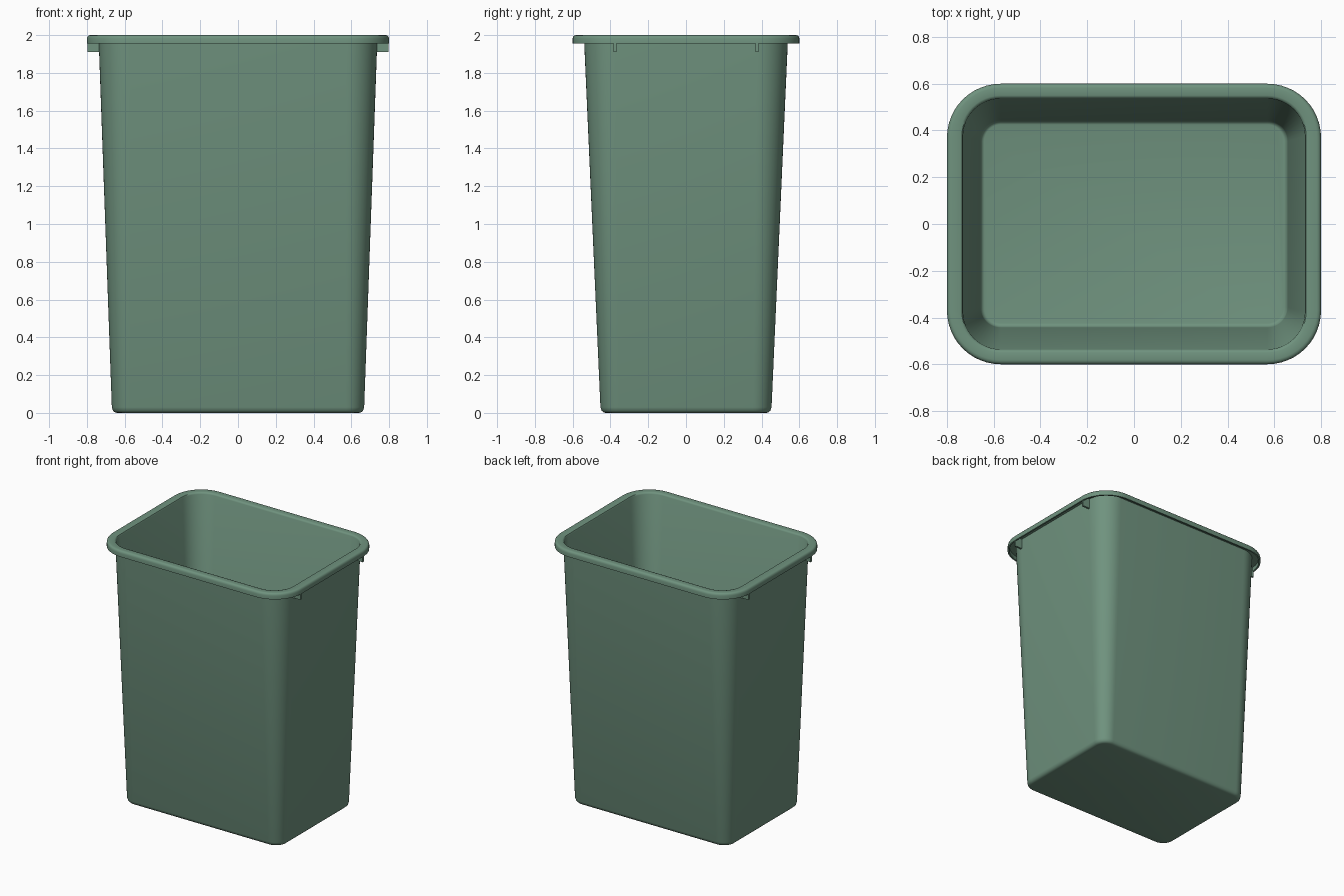
import bpy, bmesh, math

if "Cube" in bpy.data.objects:
    bpy.data.objects.remove(bpy.data.objects["Cube"])

mat = bpy.data.materials.new("green_plastic")
mat.diffuse_color = (0.16, 0.29, 0.21, 1)
mat.use_nodes = True
mat.node_tree.nodes["Principled BSDF"].inputs["Base Color"].default_value = mat.diffuse_color
SEG = 12


def finish(bm, name):
    bmesh.ops.recalc_face_normals(bm, faces=bm.faces)
    me = bpy.data.meshes.new(name)
    bm.to_mesh(me)
    bm.free()
    ob = bpy.data.objects.new(name, me)
    bpy.context.collection.objects.link(ob)
    me.materials.append(mat)
    return ob


def ring(bm, hx, hy, r, z):
    """Rounded rectangle of half sizes hx, hy and corner radius r."""
    verts = []
    for k, (sx, sy) in enumerate([(1, 1), (-1, 1), (-1, -1), (1, -1)]):
        for i in range(SEG + 1):
            a = math.pi / 2 * (k + i / SEG)
            verts.append(bm.verts.new((sx * (hx - r) + r * math.cos(a),
                                       sy * (hy - r) + r * math.sin(a), z)))
    return verts


# Bin shell: outside from the base up, over the hollow rim, down the inside
rings = [
    (0.640, 0.425, 0.070, 0.000), (0.652, 0.437, 0.082, 0.003),
    (0.662, 0.447, 0.092, 0.012), (0.668, 0.453, 0.098, 0.030),
    (0.738, 0.540, 0.165, 1.985),                       # outer wall
    (0.786, 0.586, 0.216, 1.985), (0.788, 0.588, 0.218, 1.955),  # rim underside
    (0.800, 0.600, 0.230, 1.955), (0.800, 0.600, 0.230, 1.982),  # rim lip
    (0.797, 0.597, 0.227, 1.992), (0.791, 0.591, 0.221, 1.998),
    (0.782, 0.582, 0.212, 2.000),
    (0.744, 0.550, 0.174, 2.000), (0.736, 0.542, 0.166, 1.997),
    (0.731, 0.536, 0.160, 1.988),                       # inner wall
    (0.658, 0.443, 0.088, 0.045), (0.655, 0.440, 0.085, 0.030),
    (0.647, 0.432, 0.077, 0.020), (0.640, 0.425, 0.070, 0.018),
]
bm = bmesh.new()
loops = [ring(bm, *r) for r in rings]
for a, b in zip(loops, loops[1:]):
    n = len(a)
    for i in range(n):
        j = (i + 1) % n
        bm.faces.new((a[i], a[j], b[j], b[i]))
bm.faces.new(loops[0])
bm.faces.new(loops[-1])
shell = finish(bm, "bin_shell")
bpy.context.view_layer.objects.active = shell
shell.select_set(True)
bpy.ops.object.shade_smooth_by_angle(angle=math.radians(40))

# Small ribs under the rim at both ends
for sx, side in ((1, "right"), (-1, "left")):
    for sy, end in ((1, "back"), (-1, "front")):
        bm = bmesh.new()
        bmesh.ops.create_cube(bm, size=1)
        for v in bm.verts:
            v.co.x = sx * (0.796 if v.co.x > 0 else 0.731)
            v.co.y = sy * 0.376 + v.co.y * 0.014
            v.co.z = 1.986 if v.co.z > 0 else 1.91
        finish(bm, f"rim_rib_{side}_{end}")
